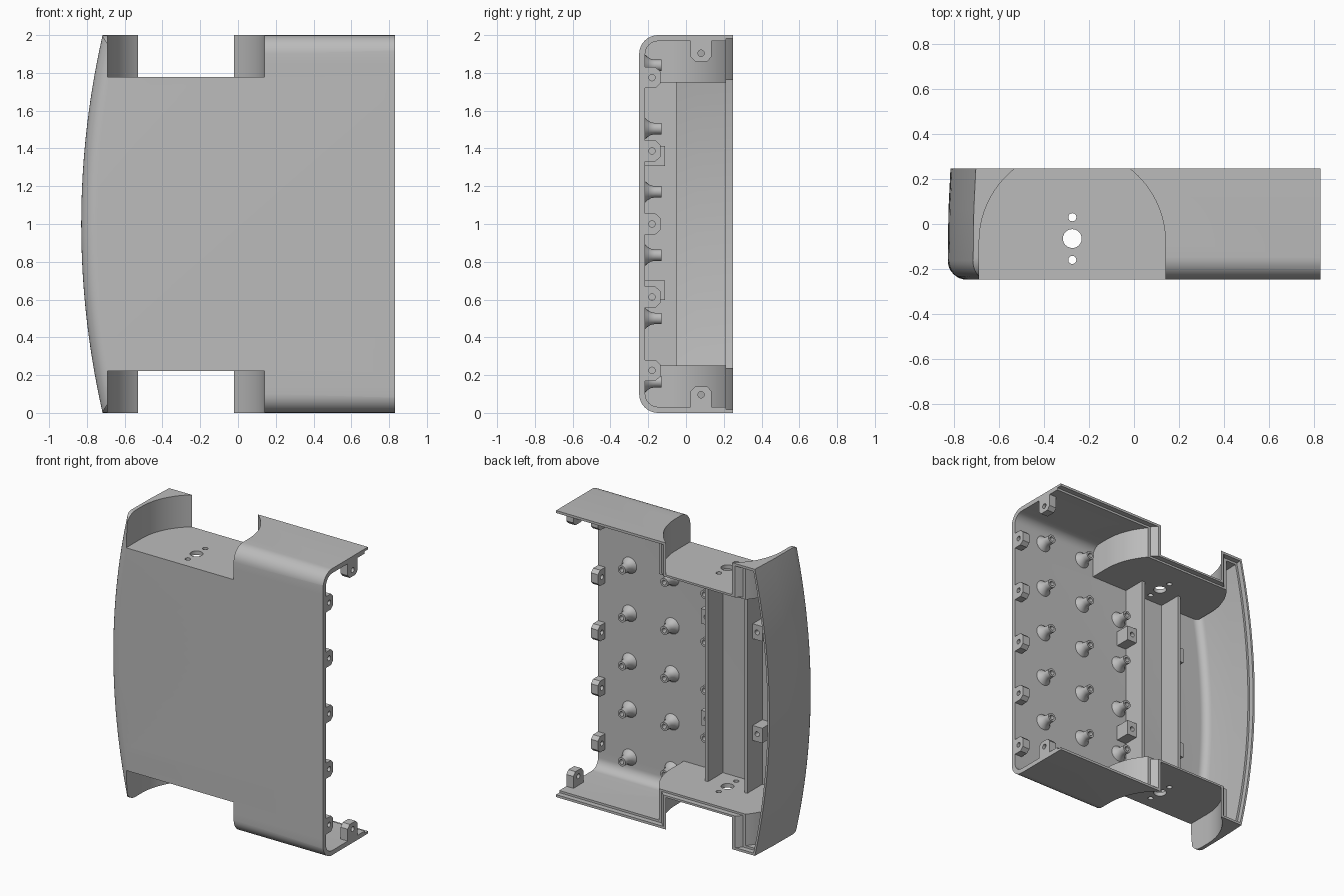
import bpy
import bmesh
from math import sin, cos, pi

if "Cube" in bpy.data.objects:
    bpy.data.objects.remove(bpy.data.objects["Cube"])

grey = bpy.data.materials.new("plain grey")
grey.use_nodes = True
grey.diffuse_color = (0.5, 0.5, 0.5, 1)
grey.node_tree.nodes["Principled BSDF"].inputs["Base Color"].default_value = grey.diffuse_color

HALF_D, EDGE_X, WALL = 0.248, 0.83, 0.032     # half depth, open side, wall thickness
INNER = -HALF_D + WALL                        # inside of the front wall
NOTCH_X, NOTCH_Y, NOTCH_R, FLOOR = -0.275, -0.08, 0.415, 1.777
parts = []


def finish(name, bm):
    bmesh.ops.recalc_face_normals(bm, faces=bm.faces)
    mesh = bpy.data.meshes.new(name)
    bm.to_mesh(mesh)
    bm.free()
    mesh.materials.append(grey)
    ob = bpy.data.objects.new(name, mesh)
    bpy.context.collection.objects.link(ob)
    parts.append(ob)
    return ob


def skin(name, rings, capped=True):
    """Join equal rings of points into a skin."""
    bm = bmesh.new()
    rows = [[bm.verts.new(p) for p in ring] for ring in rings]
    n = len(rows[0])
    for a, b in zip(rows, rows[1:]):
        for i in range(n):
            j = (i + 1) % n
            bm.faces.new((a[i], a[j], b[j], b[i]))
    if capped:
        bm.faces.new(rows[0])
        bm.faces.new(rows[-1])
    return finish(name, bm)


def prism(name, outline, axis, lo, hi):
    place = {"x": lambda u, v, d: (d, u, v),
             "y": lambda u, v, d: (u, d, v),
             "z": lambda u, v, d: (u, v, d)}[axis]
    return skin(name, [[place(u, v, d) for u, v in outline] for d in (lo, hi)])


def box(name, x, y, z):
    return prism(name, [(x[0], y[0]), (x[1], y[0]), (x[1], y[1]), (x[0], y[1])], "z", *z)


def arc(cx, cy, r, a0, a1, n):
    return [(cx + r * cos(a0 + (a1 - a0) * i / n), cy + r * sin(a0 + (a1 - a0) * i / n))
            for i in range(n + 1)]


def rod(name, u, v, r, axis, lo, hi, n=24):
    return prism(name, arc(u, v, r, 0, 2 * pi, n)[:-1], axis, lo, hi)


def combine(target, tool, operation="DIFFERENCE"):
    mod = target.modifiers.new("cut", "BOOLEAN")
    mod.operation, mod.solver, mod.object = operation, "EXACT", tool
    bpy.context.view_layer.objects.active = target
    bpy.ops.object.modifier_apply(modifier=mod.name)
    parts.remove(tool)
    bpy.data.objects.remove(tool)
    return target


def block_form(name, inset, back, end_x):
    """Case volume: bowed side wall, rounded front edges."""
    front = -HALF_D + inset
    rings = []
    for i in range(33):
        z = -0.05 + 2.1 * i / 32
        x = -EDGE_X + inset + 0.113 * (z - 1) ** 2
        r = 0.085 - inset
        ring = [(end_x, front), (end_x, back), (x + 0.012, back), (x + 0.003, 0.06)]
        ring += arc(x + r, front + r, r, pi, 1.5 * pi, 8)
        rings.append([(px, py, z) for px, py in ring])
    form = skin(name, rings)
    r = 0.1 - inset
    side = [(back + 0.01, inset)] + arc(front + r, inset + r, r, 1.5 * pi, pi, 8)
    side += arc(front + r, 2 - inset - r, r, pi, 0.5 * pi, 8) + [(back + 0.01, 2 - inset)]
    return combine(form, prism("side_form", side, "x", -1, 1.1), "INTERSECT")


def cut_notches(target, grow):
    """Round-backed notch at the top and the bottom."""
    outline = arc(NOTCH_X, NOTCH_Y, NOTCH_R + grow, 0, pi, 48)
    outline += [(NOTCH_X - NOTCH_R - grow, -0.4), (NOTCH_X + NOTCH_R + grow, -0.4)]
    for lo, hi in ((FLOOR - grow, 2.2), (-0.2, 2 - FLOOR + grow)):
        combine(target, prism("notch", outline, "z", lo, hi))
    return target


# Shell: solid form, less the notches, the cavity and the stepped rear rim
case = cut_notches(block_form("case_shell", 0, HALF_D, EDGE_X), 0)
cavity = cut_notches(block_form("cavity", WALL, 0.33, 0.95), WALL - 0.004)
combine(case, cavity)
rim = cut_notches(block_form("rim_step", 0.017, 0.32, 0.94), 0.014)
combine(rim, box("rim_limit", (-1, 1), (0.212, 0.5), (-0.5, 2.5)), "INTERSECT")
combine(case, rim)

# Holes through both notch floors
for y, r in ((-0.065, 0.042), (0.03, 0.018), (-0.16, 0.018)):
    combine(case, rod("floor_hole", NOTCH_X, y, r, "z", 0.1, 1.9))

# Two upright ribs, each with a pair of screw blocks on its outer side
for side, label in ((1, "left"), (-1, "right")):
    x = NOTCH_X + side * 0.152
    box(f"{label}_rib", (x - 0.011, x + 0.011), (INNER - 0.01, -0.05), (0.245, 1.755))
    for z in (0.65, 1.36):
        xs = sorted((x, x + side * 0.085))
        screw_block = box(f"{label}_screw_block", xs, (INNER - 0.01, -0.11), (z - 0.052, z + 0.052))
        combine(screw_block, rod("screw_hole", x + side * 0.045, z, 0.017, "y", -0.17, 0, 16))

# Screw tabs along the open side: chamfered plates with a hole
TAB_OUT, TAB_IN = EDGE_X, EDGE_X - 0.055


def tab(name, base, along, to_point):
    """base is the wall line, along the tab centre, to_point maps (height, offset)."""
    shape = [(-0.008, -0.055), (0.055, -0.055), (0.08, -0.032),
             (0.08, 0.032), (0.055, 0.055), (-0.008, 0.055)]
    ob = prism(name, [to_point(base, along, h, o) for h, o in shape], "x", TAB_IN, TAB_OUT)
    u, v = to_point(base, along, 0.036, 0)
    combine(ob, rod("tab_hole", u, v, 0.017, "x", 0.7, 0.9, 16))


for z in (0.225, 0.613, 1.0, 1.387, 1.775):
    tab("front_tab", INNER, z, lambda b, a, h, o: (b + h, a + o))
tab("top_tab", 1.94, 0.08, lambda b, a, h, o: (a + o, b - h))
tab("bottom_tab", 0.06, 0.08, lambda b, a, h, o: (a + o, b + h))
for name, z in (("top_tab_foot", (1.94, 1.975)), ("bottom_tab_foot", (0.025, 0.06))):
    box(name, (TAB_IN, TAB_OUT), (0.025, 0.135), z)

# Hollow standoffs with flared feet on the inside of the front wall
PROFILE = [(0.06, -0.004), (0.045, 0.012), (0.034, 0.03), (0.03, 0.05),
           (0.03, 0.086), (0.016, 0.086), (0.016, 0.02)]
ROWS = [0.165 + 0.335 * i for i in range(6)]
for x, rows in ((0.588, ROWS), (0.26, ROWS), (-0.05, ROWS[1:5])):
    for z in rows:
        skin("standoff", [[(px, INNER + h, pz) for px, pz in arc(x, z, r, 0, 2 * pi, 20)[:-1]]
                          for r, h in PROFILE])

# Smooth curved faces, keep the corners sharp
bpy.ops.object.select_all(action="DESELECT")
for ob in parts:
    ob.select_set(True)
bpy.context.view_layer.objects.active = case
bpy.ops.object.shade_smooth_by_angle(angle=0.5)
